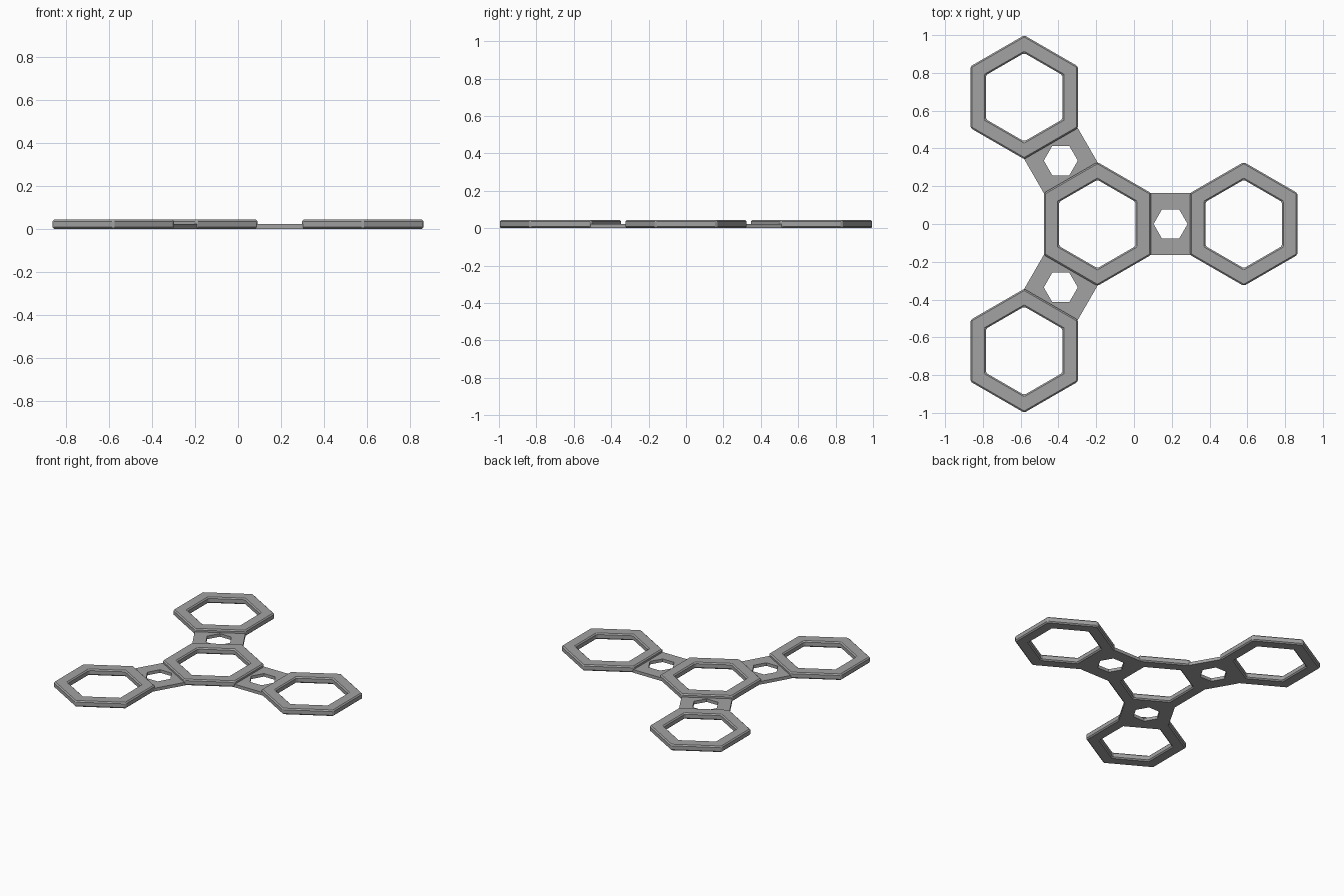
import bpy, bmesh, math

if "Cube" in bpy.data.objects:
    bpy.data.objects.remove(bpy.data.objects["Cube"])

SPACING = 0.775      # distance between neighbouring ring centres
APOTHEM = 0.284      # ring outer half width across flats
RADIUS = APOTHEM / math.cos(math.pi / 6)
HOLE = 0.234         # ring opening corner radius
CENTRE_X = -SPACING / 4
RING_H, BRIDGE_H = 0.043, 0.022

grey = bpy.data.materials.new("grey")
grey.diffuse_color = (0.36, 0.36, 0.36, 1)
grey.use_nodes = True
grey.node_tree.nodes["Principled BSDF"].inputs["Base Color"].default_value = grey.diffuse_color


def hexagon(r, start):
    return [(r * math.cos(math.radians(start + 60 * i)),
             r * math.sin(math.radians(start + 60 * i))) for i in range(6)]


def frame(name, outer, inner, height, location, angle=0.0, bevel=0.0):
    """Flat plate with a six-cornered opening."""
    bm = bmesh.new()
    loops = [[bm.verts.new((x, y, z)) for x, y in pts]
             for pts, z in ((outer, 0), (outer, height), (inner, height), (inner, 0))]
    for k in range(4):
        a, b = loops[k], loops[(k + 1) % 4]
        for i in range(6):
            j = (i + 1) % 6
            bm.faces.new((a[i], a[j], b[j], b[i]))
    bmesh.ops.recalc_face_normals(bm, faces=bm.faces)
    mesh = bpy.data.meshes.new(name)
    bm.to_mesh(mesh)
    bm.free()
    mesh.materials.append(grey)
    ob = bpy.data.objects.new(name, mesh)
    ob.location = location
    ob.rotation_euler.z = angle
    bpy.context.collection.objects.link(ob)
    if bevel:
        mod = ob.modifiers.new("chamfer", 'BEVEL')
        mod.width = bevel
        mod.segments = 1
        mod.limit_method = 'ANGLE'
        mod.angle_limit = math.radians(40)


# Centre ring
ring_outer, ring_inner = hexagon(RADIUS, 30), hexagon(HOLE, 30)
frame("centre_ring", ring_outer, ring_inner, RING_H, (CENTRE_X, 0, 0), 0, 0.008)

# Thin bridge outline, its ends sunk slightly into the rings
L = SPACING / 2 - APOTHEM + 0.009
W = RADIUS / 2
bridge_outer = [(L, 0), (L, W), (-L, W), (-L, 0), (-L, -W), (L, -W)]
bridge_inner = hexagon(0.09, 0)

# Three arms: a bridge and an outer ring each
for n in range(3):
    t = math.radians(120 * n)
    dx, dy = SPACING * math.cos(t), SPACING * math.sin(t)
    frame(f"bridge_{n + 1}", bridge_outer, bridge_inner, BRIDGE_H,
          (CENTRE_X + dx / 2, dy / 2, 0), t)
    frame(f"outer_ring_{n + 1}", ring_outer, ring_inner, RING_H,
          (CENTRE_X + dx, dy, 0), 0, 0.008)
